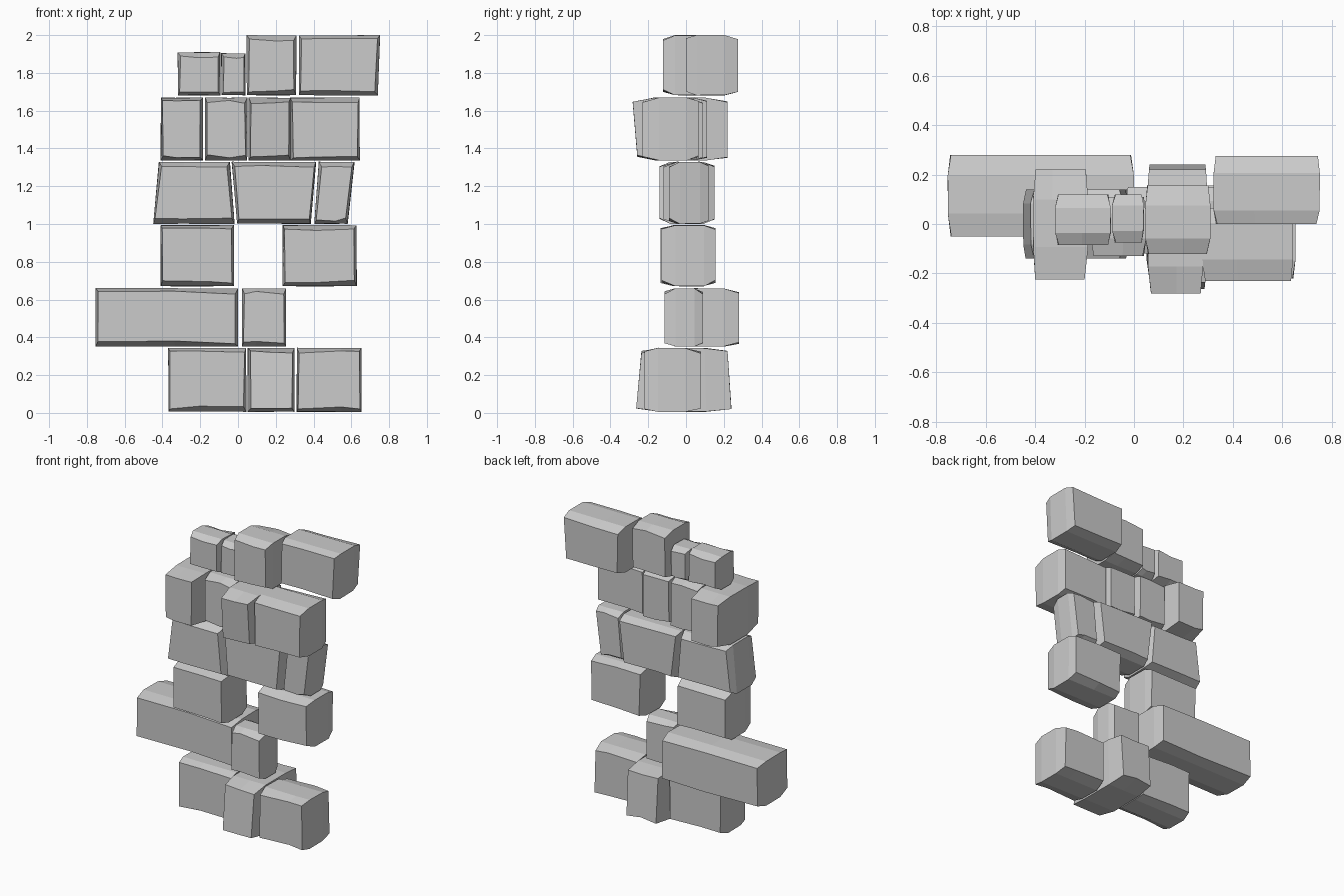
import bpy, bmesh, random

if "Cube" in bpy.data.objects:
    bpy.data.objects.remove(bpy.data.objects["Cube"])

random.seed(4)

# Courses of stone, bottom to top: (z0, z1, [(x0, x1, y0, y1), ...])
courses = [
    (0.005, 0.345, [(-0.37, 0.045, -0.13, 0.13), (0.05, 0.30, -0.25, 0.23), (0.31, 0.655, -0.22, 0.08)]),
    (0.35, 0.66, [(-0.757, 0.002, -0.05, 0.28), (0.02, 0.255, -0.115, 0.09)]),
    (0.67, 0.995, [(-0.41, -0.02, -0.135, 0.14), (0.235, 0.63, -0.13, 0.155)]),
    (1.0, 1.33, [(-0.435, -0.03, -0.14, 0.14), (-0.02, 0.40, -0.12, 0.15), (0.415, 0.60, -0.09, 0.12)]),
    (1.335, 1.67, [(-0.41, -0.185, -0.225, 0.22), (-0.175, 0.05, -0.13, 0.11),
                   (0.055, 0.28, -0.27, 0.09), (0.275, 0.645, -0.23, 0.065)]),
    (1.68, 2.0, [(-0.32, -0.093, -0.085, 0.12), (-0.09, 0.04, -0.075, 0.12),
                 (0.045, 0.31, -0.122, 0.155), (0.32, 0.747, 0.0, 0.275)]),
]

# Lean of the left, right, front and back sides: half the shift from base to top
lean = {(0, 1): (0, 0, 0.014, -0.01),
        (3, 0): (0.015, -0.012, 0, 0), (3, 1): (-0.014, 0.014, 0, 0), (3, 2): (0.012, 0.018, 0, 0),
        (4, 2): (0, 0, -0.012, 0), (5, 3): (0, 0.006, 0, 0)}
low_tops = {(5, 0): 1.91, (5, 1): 1.905}


def stone(name, x0, x1, y0, y1, z0, z1, tilt):
    """Hand-cut block: four slices front to back, the end slices slightly smaller."""
    bm = bmesh.new()
    mid = random.uniform(0.3, 0.7)
    rings = []
    for k, f in enumerate((0, random.uniform(0.2, 0.3), random.uniform(0.7, 0.8), 1)):
        end = k in (0, 3)
        ring = []
        for u, t in ((0, -1), (mid, -1), (1, -1), (1, 1), (mid, 1), (0, 1)):
            ix = random.uniform(0.008, 0.018) if end else random.uniform(0, 0.003)
            iz = random.uniform(0.015, 0.032) if end else random.uniform(0, 0.003)
            left = x0 + tilt[0] * t + ix
            right = x1 + tilt[1] * t - ix
            front, back = y0 + tilt[2] * t, y1 + tilt[3] * t
            z = z0 + iz if t < 0 else z1 - iz
            ring.append(bm.verts.new((left + (right - left) * u, front + (back - front) * f, z)))
        rings.append(ring)
    for a, b in zip(rings, rings[1:]):
        for i in range(6):
            j = (i + 1) % 6
            bm.faces.new((a[i], b[i], b[j], a[j]))
    for r in (rings[0], rings[-1]):
        bm.faces.new((r[0], r[1], r[4], r[5]))
        bm.faces.new((r[1], r[2], r[3], r[4]))
    bmesh.ops.recalc_face_normals(bm, faces=bm.faces)
    mesh = bpy.data.meshes.new(name)
    bm.to_mesh(mesh)
    bm.free()
    bpy.context.collection.objects.link(bpy.data.objects.new(name, mesh))


# Lay every course
for c, (z0, z1, blocks) in enumerate(courses):
    for b, (x0, x1, y0, y1) in enumerate(blocks):
        stone(f"stone_course{c + 1}_block{b + 1}", x0, x1, y0, y1, z0,
              low_tops.get((c, b), z1), lean.get((c, b), (0, 0, 0, 0)))
